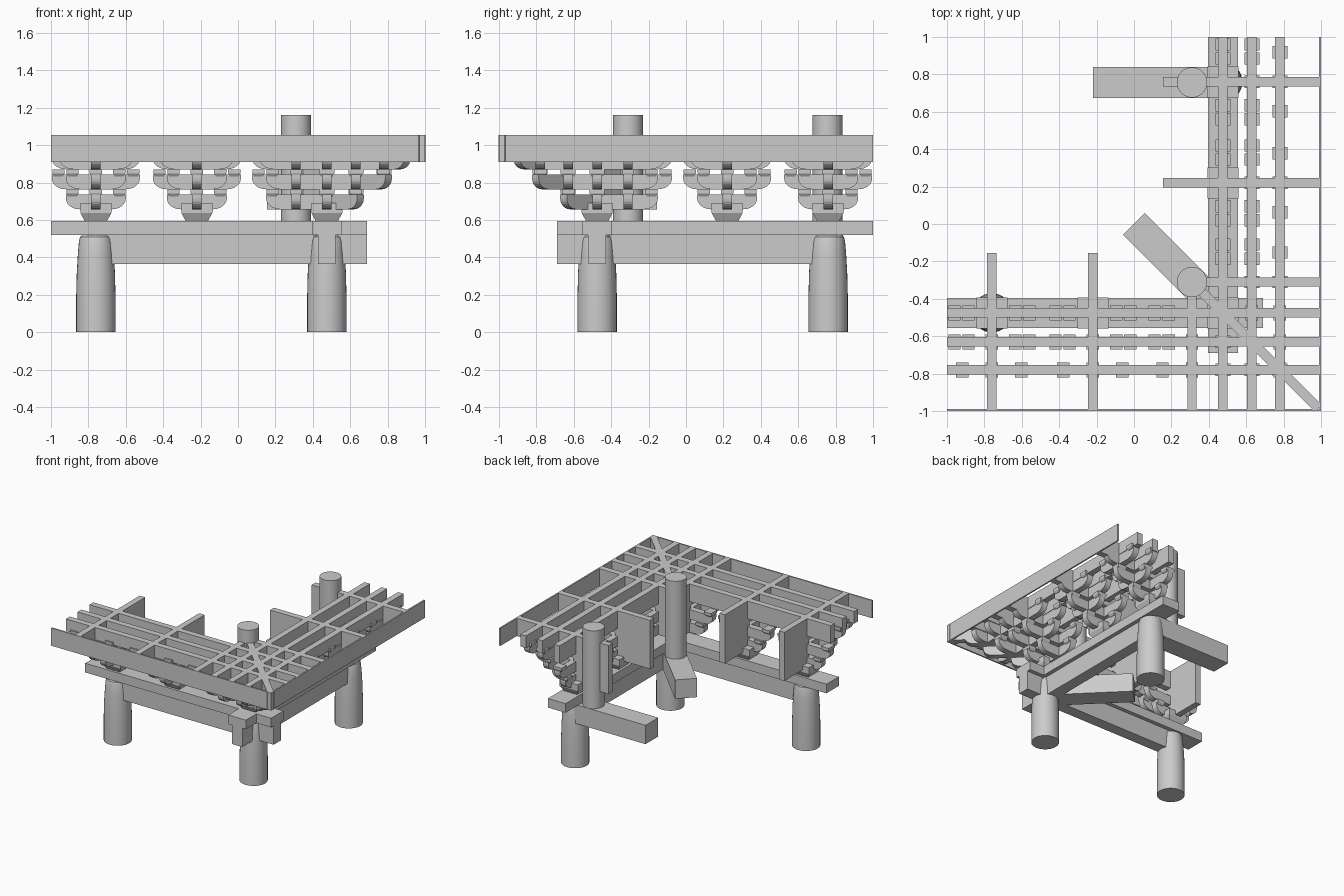
import bpy, bmesh, math
from mathutils import Vector, Matrix

cube = bpy.data.objects.get("Cube")
if cube:
    bpy.data.objects.remove(cube)

grey = bpy.data.materials.new("plain_grey")
grey.use_nodes = True
grey.diffuse_color = (0.6, 0.6, 0.6, 1)
grey.node_tree.nodes["Principled BSDF"].inputs["Base Color"].default_value = (0.6, 0.6, 0.6, 1)

parts = {}
TIER = [0.657, 0.764, 0.871]
PITCH = 0.107
WALL, MID, OUTER, CORNER = 0.475, 0.63, 0.78, 0.31
NOSE = [0.67, 0.82, 0.92]
S2 = math.sqrt(2)


def mesh_of(name):
    return parts.setdefault(name, bmesh.new())


def prism(name, profile, origin, direction, width):
    """Extrude a (distance, height) profile sideways about a line on the ground."""
    bm = mesh_of(name)
    d = Vector((*direction, 0)).normalized()
    side = Vector((-d.y, d.x, 0)) * width / 2
    base = Vector((*origin, 0))
    rows = [[bm.verts.new(base + d * u + Vector((0, 0, z)) + side * s) for u, z in profile]
            for s in (-1, 1)]
    n = len(profile)
    bm.faces.new(rows[0])
    bm.faces.new(rows[1][::-1])
    for i in range(n):
        j = (i + 1) % n
        bm.faces.new((rows[0][i], rows[1][i], rows[1][j], rows[0][j]))


def bar(name, u0, u1, z0, z1, origin, direction, width):
    prism(name, [(u0, z0), (u1, z0), (u1, z1), (u0, z1)], origin, direction, width)


def arm(name, u0, u1, tier, origin, direction, round_start=True):
    """Bracket arm whose lower ends sweep up in a quarter curve."""
    z, h, rx, rz = TIER[tier], 0.08, 0.075, 0.058
    angles = [math.radians(15 * i) for i in range(7)]
    end = [(u1 - rx + rx * math.sin(a), z + rz - rz * math.cos(a)) for a in angles]
    start = [(u0 + rx - rx * math.sin(a), z + rz - rz * math.cos(a)) for a in reversed(angles)]
    if not round_start:
        start = [(u0, z)]
    prism(name, start + end + [(u1, z + h), (u0, z + h)], origin, direction, 0.05)


def block(name, x, y, z0, z1, half_x, half_y, taper=0.7):
    """Bearing block with a tapered foot."""
    bm = mesh_of(name)
    mid = z0 + (z1 - z0) * 0.45
    rings = []
    for z, s in ((z0, taper), (mid, 1), (z1, 1)):
        rings.append([bm.verts.new((x + half_x * s * i, y + half_y * s * j, z))
                      for i, j in ((-1, -1), (1, -1), (1, 1), (-1, 1))])
    bm.faces.new(rings[0][::-1])
    bm.faces.new(rings[-1])
    for low, high in zip(rings, rings[1:]):
        for i in range(4):
            j = (i + 1) % 4
            bm.faces.new((low[i], low[j], high[j], high[i]))


def lathe(name, x, y, profile, sides=32):
    """Round post from a (radius, height) profile."""
    bm = mesh_of(name)
    rings = [[bm.verts.new((x + r * math.cos(2 * math.pi * i / sides),
                            y + r * math.sin(2 * math.pi * i / sides), z))
              for i in range(sides)] for r, z in profile]
    bm.faces.new(rings[0][::-1])
    bm.faces.new(rings[-1])
    for low, high in zip(rings, rings[1:]):
        for i in range(sides):
            j = (i + 1) % sides
            bm.faces.new((low[i], low[j], high[j], high[i]))


def build_wing(label, flip):
    def place(a, o):
        return (o, -a) if flip else (a, -o)

    along, out = place(1, 0), place(0, 1)

    def run(part, o, u0, u1, z0, z1, w):
        bar(f"{label}_{part}", u0, u1, z0, z1, place(0, o), along, w)

    def cap(a, o, tier):
        z = TIER[tier]
        hx, hy = (0.04, 0.033) if flip else (0.033, 0.04)
        block(f"{label}_bearing_blocks", *place(a, o), z + 0.068, z + PITCH, hx, hy)

    # lintel, wall plate, purlins and eave board
    run("lintel", WALL, -0.76, 0.69, 0.365, 0.52, 0.095)
    run("wall_plate", WALL, -1, 0.69, 0.52, 0.595, 0.16)
    run("wall_purlin", WALL, -1, 1, 0.91, 1.055, 0.05)
    for o in (MID, OUTER):
        run("eave_purlins", o, -1, 1, 0.955, 1.055, 0.05)
    run("eave_board", 0.994, -1, 1, 0.91, 1.055, 0.012)

    # (distance out, tier, half length, bearing block offset) of arms along the wall
    rows = [(WALL, 0, 0.16, 0.125), (WALL, 1, 0.235, 0.2),
            (MID, 1, 0.16, 0.125), (MID, 2, 0.235, 0.2), (OUTER, 2, 0.195, 0.158)]
    arms = f"{label}_bracket_arms"

    # outward arms, cross beams and inner planks
    for c in (-0.76, -0.22, CORNER):
        inner = 0.155 if c != CORNER else CORNER
        bar(f"{label}_inner_planks", inner, WALL, 0.655, 1.055, place(c, 0), out, 0.05)
        bar(f"{label}_cross_beams", WALL, 0.99, 0.91, 1.055, place(c, 0), out, 0.05)
        for tier in range(3):
            arm(arms, WALL - 0.03, NOSE[tier], tier, place(c, 0), out, False)
        cap(c, MID, 0)
        cap(c, OUTER, 1)

    # regular bracket sets
    for c in (-0.76, -0.22):
        block(f"{label}_base_blocks", *place(c, WALL), 0.595, 0.69, 0.083, 0.083, 0.72)
        for o, tier, half, offset in rows:
            arm(arms, c - half, c + half, tier, place(0, o), along)
            for s in (-1, 1):
                cap(c + s * offset, o, tier)

    # corner bracket arms run through and become outward arms of the other wing
    for o, tier, half, offset in rows:
        arm(arms, CORNER - half, NOSE[tier], tier, place(0, o), along)
        cap(CORNER - offset, o, tier)
        cap((MID, OUTER, OUTER)[tier], o, tier)
    arm(arms, WALL, NOSE[2], 2, place(0, WALL), along, False)

    # lower post
    lathe(f"{label}_post", *place(-0.76, WALL), POST)


POST = [(0.105, 0), (0.105, 0.2), (0.102, 0.32), (0.096, 0.42), (0.09, 0.49), (0.084, 0.51), (0.07, 0.52)]
build_wing("front", False)
build_wing("left", True)

# corner post, base block and diagonal members
lathe("corner_post", WALL, -WALL, POST)
block("corner_base_block", WALL, -WALL, 0.595, 0.69, 0.083, 0.083, 0.72)
diagonal = (1, -1)
bar("diagonal_plank", CORNER * S2, WALL * S2, 0.655, 1.055, (0, 0), diagonal, 0.05)
bar("diagonal_rafter", WALL * S2, 0.985 * S2, 0.91, 1.055, (0, 0), diagonal, 0.05)
for t in range(3):
    arm("diagonal_arms", WALL * S2, (NOSE[t] - 0.015) * S2, t, (0, 0), diagonal, False)

# inner tie beams and the upper posts standing on them
bar("diagonal_tie_beam", 0, WALL * S2, 0.365, 0.52, (0, 0), diagonal, 0.165)
bar("side_tie_beam", -0.22, WALL, 0.365, 0.52, (0, 0.757), (1, 0), 0.165)
for tag, y in (("corner", -CORNER), ("rear", 0.757)):
    lathe(f"{tag}_upper_post", CORNER, y, [(0.081, 0.52), (0.081, 1.16)])

# turn every part into an object
for name, bm in parts.items():
    bmesh.ops.recalc_face_normals(bm, faces=bm.faces)
    mesh = bpy.data.meshes.new(name)
    bm.to_mesh(mesh)
    bm.free()
    mesh.materials.append(grey)
    obj = bpy.data.objects.new(name, mesh)
    bpy.context.collection.objects.link(obj)
    if "post" in name:
        bpy.ops.object.select_all(action="DESELECT")
        obj.select_set(True)
        bpy.context.view_layer.objects.active = obj
        bpy.ops.object.shade_smooth_by_angle(angle=math.radians(35))
